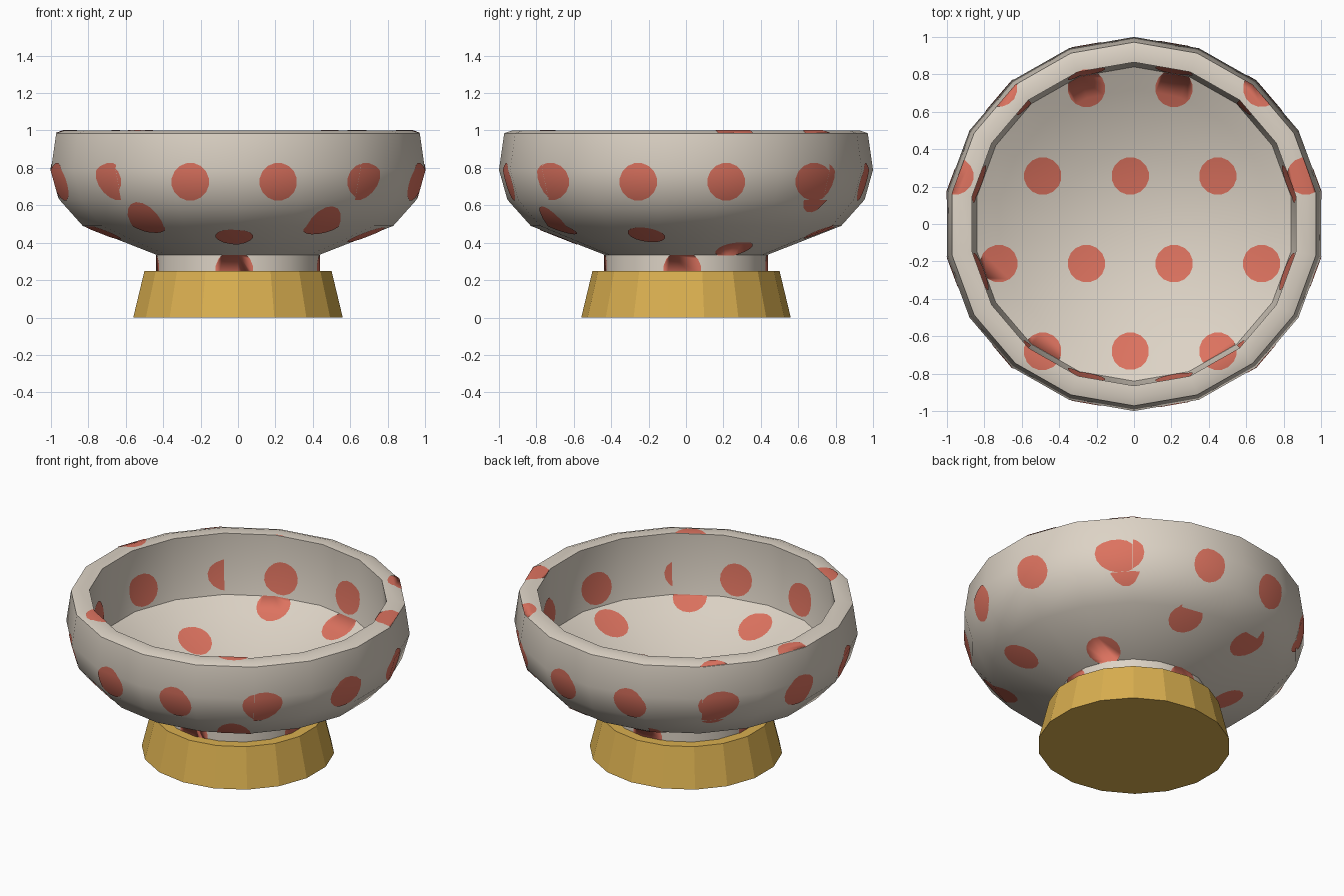
import bpy, bmesh, math
from mathutils import Vector

cube = bpy.data.objects.get("Cube")
if cube:
    bpy.data.objects.remove(cube, do_unlink=True)

SIDES = 18
STRETCH = 1 / math.cos(math.radians(10))  # makes the width equal the depth


def material(name, color):
    mat = bpy.data.materials.new(name)
    mat.use_nodes = True
    mat.diffuse_color = (*color, 1)
    mat.node_tree.nodes["Principled BSDF"].inputs["Base Color"].default_value = (*color, 1)
    return mat


cream = material("cream glaze", (0.72, 0.65, 0.56))
red = material("coral red", (0.72, 0.17, 0.115))
gold = material("gold", (0.70, 0.43, 0.08))


def lathe(profile):
    """Revolve (radius, height) points into a closed faceted solid."""
    bm = bmesh.new()
    rings = []
    for r, z in profile:
        if r == 0:
            rings.append([bm.verts.new((0, 0, z))] * SIDES)
            continue
        angles = [math.pi / 2 + math.tau * i / SIDES for i in range(SIDES)]
        rings.append([bm.verts.new((r * math.cos(a) * STRETCH, r * math.sin(a), z))
                      for a in angles])
    for low, high in zip(rings, rings[1:]):
        for i in range(SIDES):
            j = (i + 1) % SIDES
            corners = dict.fromkeys((low[i], low[j], high[j], high[i]))
            bm.faces.new(list(corners))
    bmesh.ops.recalc_face_normals(bm, faces=bm.faces)
    return bm


def add_object(name, bm, mat):
    mesh = bpy.data.meshes.new(name)
    bm.to_mesh(mesh)
    mesh.materials.append(mat)
    obj = bpy.data.objects.new(name, mesh)
    bpy.context.collection.objects.link(obj)
    return obj


# Gold foot
foot = add_object("foot", lathe([(0, 0), (0.56, 0), (0.5, 0.25), (0, 0.25)]), gold)

# Bowl with its stem: stem, outer wall, rim, inner wall, floor
bowl_profile = [(0, 0.2), (0.435, 0.2), (0.435, 0.335), (0.83, 0.49), (0.955, 0.63),
                (1.0, 0.79), (0.972, 0.985), (0.93, 1.0), (0.865, 0.995),
                (0.87, 0.79), (0.84, 0.61), (0.72, 0.55), (0.4, 0.4), (0, 0.37)]
bowl_bm = lathe(bowl_profile)
bowl = add_object("bowl", bowl_bm, cream)
bpy.ops.object.select_all(action='DESELECT')
bowl.select_set(True)
bpy.context.view_layer.objects.active = bowl
bpy.ops.object.shade_smooth_by_angle(angle=math.radians(31))

# Polka dots: staggered circles projected along the main axis of each face
PITCH, RADIUS, CUTS = 0.469, 0.099, 16


def main_axis(face):
    return max(range(3), key=lambda k: abs(face.normal[k]))


def clip_dot(source, u_axis, v_axis, u, v):
    """Keep only the part of the surface inside one projected circle."""
    bm = source.copy()
    for i in range(CUTS):
        a = math.tau * i / CUTS
        normal = Vector((0, 0, 0))
        normal[u_axis], normal[v_axis] = math.cos(a), math.sin(a)
        centre = Vector((0, 0, 0))
        centre[u_axis], centre[v_axis] = u, v
        geom = bm.verts[:] + bm.edges[:] + bm.faces[:]
        if not bm.faces:
            break
        bmesh.ops.bisect_plane(bm, geom=geom, dist=1e-5, plane_co=centre + normal * RADIUS,
                               plane_no=normal, clear_outer=True)
    return bm


dots_bm = bmesh.new()
scratch = bpy.data.meshes.new("scratch")
for axis, (u_axis, v_axis) in enumerate([(1, 2), (0, 2), (0, 1)]):
    part = bowl_bm.copy()
    part.normal_update()
    others = [f for f in part.faces if main_axis(f) != axis]
    bmesh.ops.delete(part, geom=others, context='FACES')
    for row in range(-3, 3):
        for col in range(-3, 4):
            u = -0.02 + PITCH * (col - 0.5 * (row % 2))
            dot = clip_dot(part, u_axis, v_axis, u, 0.257 + PITCH * row)
            if dot.faces:
                dot.normal_update()
                for vert in dot.verts:
                    vert.co += vert.normal * 0.003
                dot.to_mesh(scratch)
                dots_bm.from_mesh(scratch)
            dot.free()
    part.free()
bpy.data.meshes.remove(scratch)
for face in dots_bm.faces:
    face.smooth = True
dots = add_object("polka_dots", dots_bm, red)

# Dots share the smooth shading of the bowl
shading = dots.modifiers.new("bowl shading", 'DATA_TRANSFER')
shading.object = bowl
shading.use_loop_data = True
shading.data_types_loops = {'CUSTOM_NORMAL'}
shading.loop_mapping = 'POLYINTERP_NEAREST'
